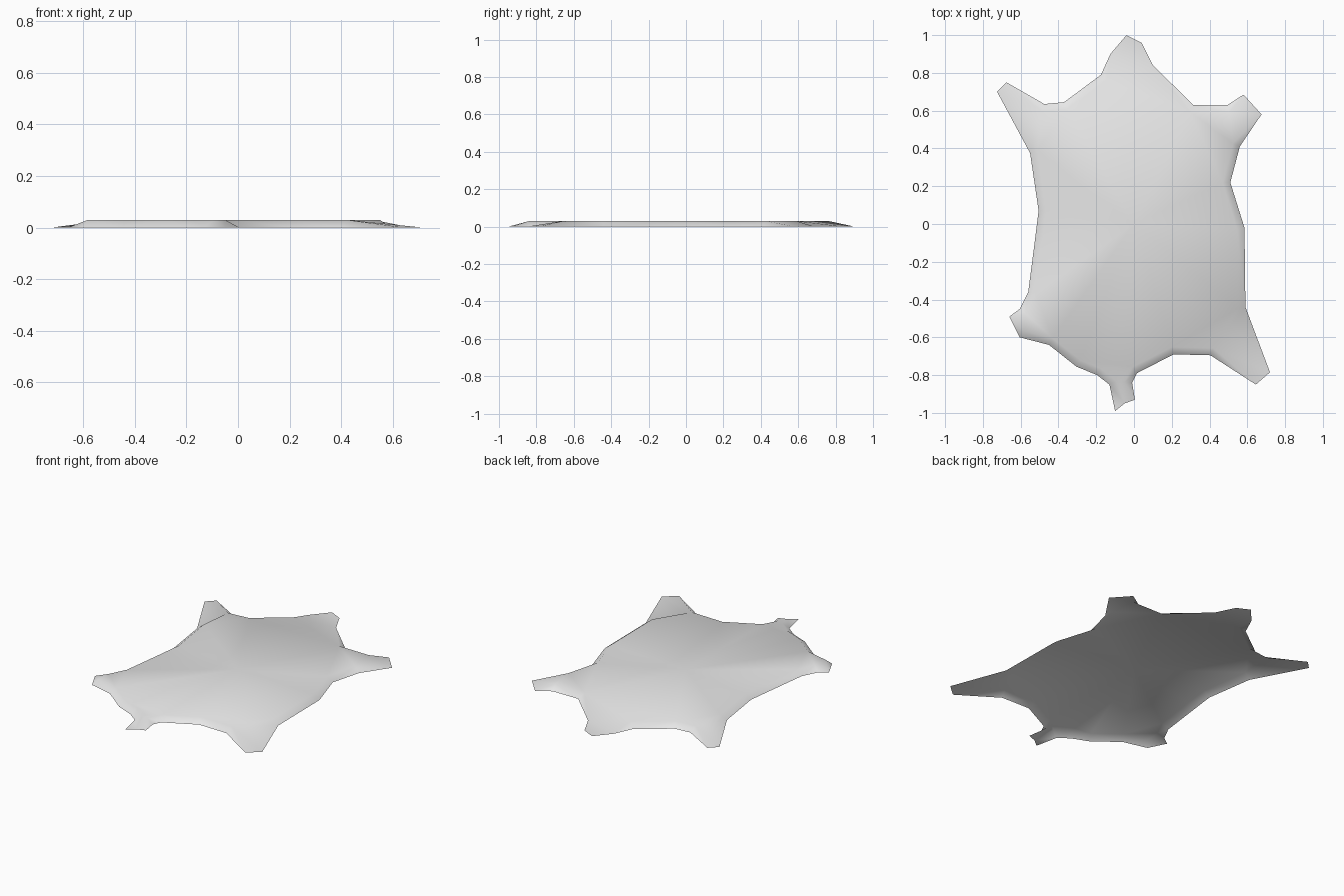
import bpy
import bmesh
from mathutils import Vector
from mathutils.geometry import delaunay_2d_cdt

HEIGHT = 0.03       # how far the body is raised off the floor
RIM_WIDTH = 0.04    # width of the curled-down border

default_cube = bpy.data.objects.get("Cube")
if default_cube:
    bpy.data.objects.remove(default_cube, do_unlink=True)


def make_material(name, colour):
    material = bpy.data.materials.new(name)
    material.use_nodes = True
    material.diffuse_color = colour
    shader = next(n for n in material.node_tree.nodes if n.type == "BSDF_PRINCIPLED")
    shader.inputs["Base Color"].default_value = colour
    return material


# Clockwise outline in hundredths of a unit: limb tips lie flat on the floor,
# sides have a raised crest just inside the border
outline = [
    ("tip", [(-12.5, 90), (-4, 100), (4, 96), (10, 84)]),                     # neck
    ("side", [(31.5, 63), (49.5, 63)]),
    ("tip", [(58, 68.5), (67.5, 58)]),                                        # back left leg
    ("side", [(56, 41), (51, 22), (58.5, -2), (59, -44)]),
    ("tip", [(72, -78.5), (64.5, -85)]),                                      # front left leg
    ("side", [(40.5, -69.5), (21, -69), (1.5, -79), (-1, -84)]),
    ("tip", [(0.5, -93), (-5, -95), (-10, -99)]),                             # tail
    ("side", [(-13, -85), (-19.5, -80), (-30.5, -75.5), (-45, -64), (-60.5, -60)]),
    ("tip", [(-66, -49)]),                                                    # front right leg
    ("side", [(-60.5, -45), (-56, -36), (-52.5, -9), (-50.5, 7), (-55, 37.5)]),
    ("tip", [(-72.5, 70), (-67.5, 75)]),                                      # back right leg
    ("side", [(-47.5, 63.5), (-37, 64.5), (-17.5, 79)]),
]

rim = []
is_side = []
for kind, points in outline:
    for x, y in points:
        rim.append(Vector((x, y)) / 100)
        is_side.append(kind == "side")

# Crest: every side point moved inward, square to its neighbours
crest = []
for i, point in enumerate(rim):
    if is_side[i]:
        along = rim[(i + 1) % len(rim)] - rim[i - 1]
        inward = Vector((along.y, -along.x)).normalized()
        crest.append(point + inward * RIM_WIDTH)


def loop_edges(start, count):
    return [(start + i, start + (i + 1) % count) for i in range(count)]


# Triangulate the border, the crest and a single middle point
points = rim + crest + [Vector((0, 0))]
heights = [0] * len(rim) + [HEIGHT] * (len(crest) + 1)
edges = loop_edges(0, len(rim)) + loop_edges(len(rim), len(crest))
flat_points, _, triangles, sources, _, _ = delaunay_2d_cdt(points, edges, [], 1, 0.0001)

bm = bmesh.new()
verts = []
for point, source in zip(flat_points, sources):
    z = heights[source[0]] if source else 0
    verts.append(bm.verts.new((point.x, point.y, z)))
for triangle in triangles:
    face = bm.faces.new([verts[i] for i in triangle])
    face.smooth = True
    face.normal_update()
    if face.normal.z < 0:
        face.normal_flip()

# Hide rug: one thin open sheet
mesh = bpy.data.meshes.new("hide_rug")
bm.to_mesh(mesh)
bm.free()
mesh.materials.append(make_material("pale grey hide", (0.8, 0.8, 0.8, 1)))
hide_rug = bpy.data.objects.new("hide_rug", mesh)
bpy.context.collection.objects.link(hide_rug)
